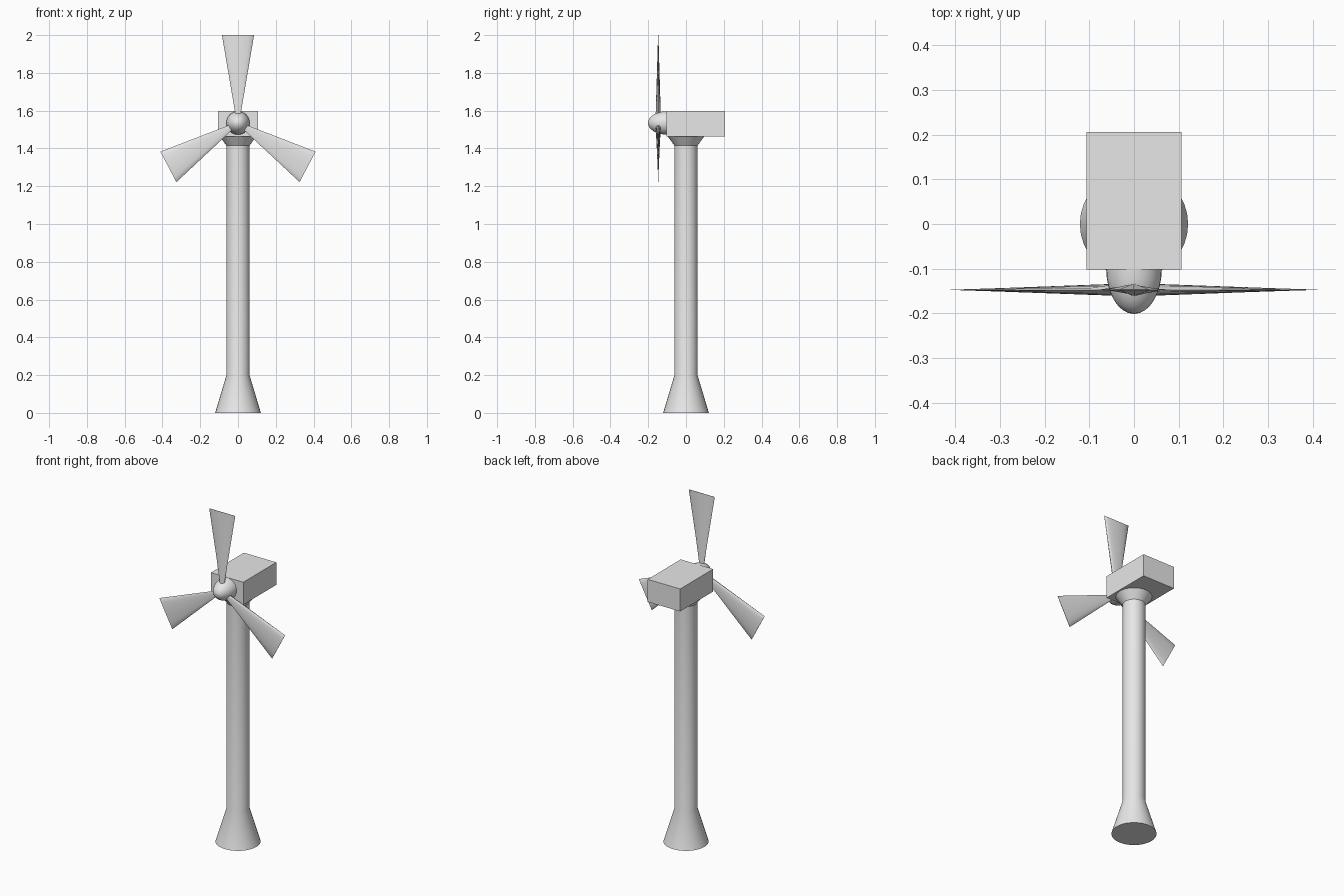
import bpy, bmesh
from math import sin, cos, pi, radians
from mathutils import Matrix

if "Cube" in bpy.data.objects:
    bpy.data.objects.remove(bpy.data.objects["Cube"])

GREY = (0.8, 0.8, 0.8, 1)
mat = bpy.data.materials.new("light grey")
mat.use_nodes = True
mat.diffuse_color = GREY
mat.node_tree.nodes["Principled BSDF"].inputs["Base Color"].default_value = GREY

HUB_Z = 1.535
ROTOR_Y = -0.147


def finish(name, bm, matrix=None, smooth=True):
    """Turn a bmesh into a named, shaded object."""
    if matrix:
        bm.transform(matrix)
    bmesh.ops.recalc_face_normals(bm, faces=bm.faces)
    mesh = bpy.data.meshes.new(name)
    bm.to_mesh(mesh)
    bm.free()
    mesh.materials.append(mat)
    ob = bpy.data.objects.new(name, mesh)
    bpy.context.collection.objects.link(ob)
    if smooth:
        bpy.ops.object.select_all(action="DESELECT")
        ob.select_set(True)
        bpy.context.view_layer.objects.active = ob
        bpy.ops.object.shade_smooth_by_angle(angle=radians(30))
    return ob


def loft(sections, sides):
    """Join elliptical sections (x radius, y radius, height) with capped ends."""
    bm = bmesh.new()
    rings = []
    for rx, ry, z in sections:
        rings.append([bm.verts.new((rx * cos(2 * pi * i / sides),
                                    ry * sin(2 * pi * i / sides), z))
                      for i in range(sides)])
    for low, high in zip(rings, rings[1:]):
        for i in range(sides):
            j = (i + 1) % sides
            bm.faces.new((low[i], low[j], high[j], high[i]))
    bm.faces.new(rings[0])
    bm.faces.new(rings[-1])
    return bm


# Tower with flared foot and collar
profile = [(0.121, 0), (0.061, 0.2), (0.061, 1.415), (0.098, 1.465)]
finish("tower", loft([(r, r, z) for r, z in profile], 32))

# Nacelle box
bm = bmesh.new()
bmesh.ops.create_cube(bm, size=1)
finish("nacelle", bm, Matrix.Translation((0, 0.052, 1.531))
       @ Matrix.Diagonal((0.212, 0.308, 0.133, 1)), smooth=False)

# Domed hub pointing forward
dome = []
for i in range(9):
    a = radians(88) * i / 8
    dome.append((0.062 * cos(a), 0.062 * cos(a), 0.1 * sin(a)))
finish("hub", loft(dome, 32),
       Matrix.Translation((0, -0.101, HUB_Z)) @ Matrix.Rotation(pi / 2, 4, "X"))

# Three blades, round at the root and flat at the tip
for n, name in enumerate(("blade_top", "blade_left", "blade_right")):
    place = (Matrix.Translation((0, ROTOR_Y, HUB_Z))
             @ Matrix.Diagonal((0.915, 1, 1, 1))
             @ Matrix.Rotation(n * 2 * pi / 3, 4, "Y"))
    finish(name, loft([(0.012, 0.014, 0.03), (0.093, 0.001, 0.465)], 16), place)
